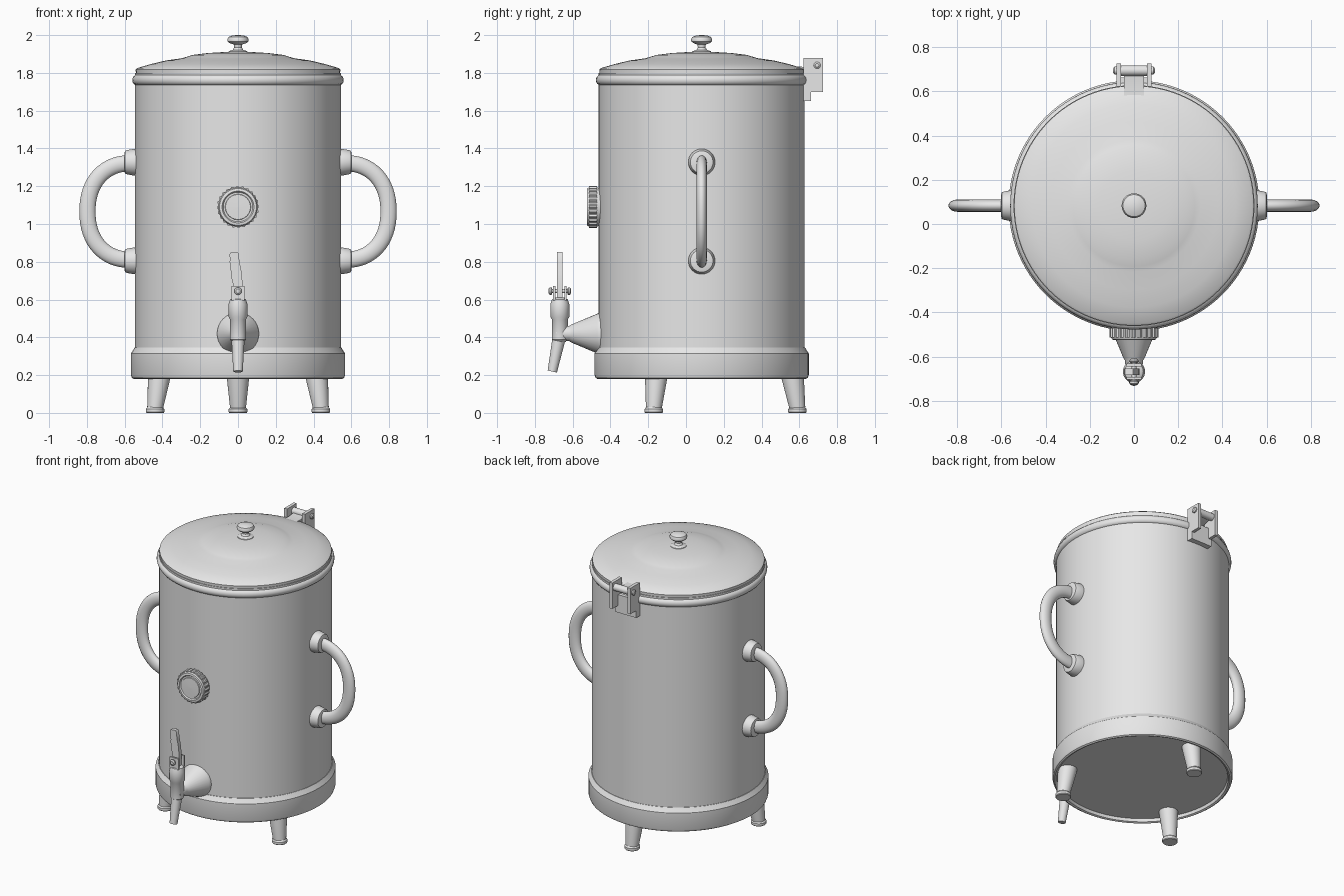
import bpy, bmesh, math
from mathutils import Vector, Matrix

cube = bpy.data.objects.get("Cube")
if cube:
    bpy.data.objects.remove(cube, do_unlink=True)

steel = bpy.data.materials.new("brushed_steel")
STEEL = (0.8, 0.8, 0.8, 1)
steel.diffuse_color = STEEL
steel.use_nodes = True
steel.node_tree.nodes["Principled BSDF"].inputs["Base Color"].default_value = STEEL

CY = 0.083          # y of the urn's axis
AXIS = (0, CY, 0)


def finish(name, bm, angle=35):
    bmesh.ops.recalc_face_normals(bm, faces=bm.faces)
    me = bpy.data.meshes.new(name)
    bm.to_mesh(me)
    bm.free()
    me.materials.append(steel)
    ob = bpy.data.objects.new(name, me)
    bpy.context.scene.collection.objects.link(ob)
    bpy.ops.object.select_all(action='DESELECT')
    ob.select_set(True)
    bpy.context.view_layer.objects.active = ob
    bpy.ops.object.shade_smooth_by_angle(angle=math.radians(angle))
    return ob


def skin(bm, rings, closed=False):
    """Bridge equal rings of vertices and cap the open ends."""
    n = len(rings[0])
    pairs = list(zip(rings, rings[1:]))
    if closed:
        pairs.append((rings[-1], rings[0]))
    for a, b in pairs:
        for i in range(n):
            j = (i + 1) % n
            bm.faces.new((a[i], a[j], b[j], b[i]))
    if not closed:
        bm.faces.new(rings[0])
        bm.faces.new(rings[-1])


def lathe(name, profile, origin=AXIS, axis=(0, 0, 1), n=32, closed=False, angle=35):
    """Revolve (radius, height) points about an axis through origin."""
    m = Matrix.Translation(origin) @ Vector(axis).to_track_quat('Z', 'Y').to_matrix().to_4x4()
    bm = bmesh.new()
    rings = [[bm.verts.new(m @ Vector((r * math.cos(t), r * math.sin(t), h)))
              for t in (2 * math.pi * i / n for i in range(n))] for r, h in profile]
    skin(bm, rings, closed)
    return finish(name, bm, angle)


def prism(name, outline, axis, lo, hi):
    """Extrude an outline along x (outline is y, z) or y (outline is x, z)."""
    bm = bmesh.new()
    rings = [[bm.verts.new((d, a, b) if axis == 'x' else (a, d, b)) for a, b in outline]
             for d in (lo, hi)]
    skin(bm, rings)
    return finish(name, bm)


def box(name, x, y, z):
    return prism(name, [(y[0], z[0]), (y[1], z[0]), (y[1], z[1]), (y[0], z[1])], 'x', *x)


# Vessel: body, base band with recessed underside, rolled rim
lathe("body", [(0.545, 0.30), (0.545, 1.80)], n=96)
lathe("base_band", [(0.535, 0.205), (0.54, 0.185), (0.552, 0.18), (0.562, 0.186), (0.567, 0.20),
                    (0.567, 0.315), (0.562, 0.322), (0.548, 0.345), (0.535, 0.345)], n=96)
lathe("rolled_rim", [(0.53 + 0.028 * math.cos(t), 1.762 + 0.028 * math.sin(t))
                     if math.cos(t) < 0 else
                     (0.53 + 0.03 * math.cos(t), 1.762 + 0.028 * math.sin(t))
                     for t in (math.pi * k / 8 for k in range(16))], n=96, closed=True)
lathe("rim_bead", [(0.535 + 0.025 * math.cos(t), 1.762 + 0.028 * math.sin(t))
                   for t in (math.pi * k / 8 for k in range(16))], n=96, closed=True)

# Lid with a raised centre, and its knob
lathe("lid", [(0.53, 1.785), (0.54, 1.79), (0.542, 1.818), (0.532, 1.826), (0.46, 1.847),
              (0.38, 1.866), (0.30, 1.877), (0.275, 1.884), (0.24, 1.895), (0.16, 1.905),
              (0.08, 1.91), (0.01, 1.911)], n=96)
lathe("lid_knob", [(0.052, 1.905), (0.05, 1.914), (0.028, 1.922), (0.02, 1.935), (0.022, 1.95),
                   (0.045, 1.958), (0.055, 1.967), (0.056, 1.978), (0.05, 1.99),
                   (0.03, 1.998), (0.006, 2.0)])

# Three splayed legs with foot pads
for k, name in enumerate(("back_leg", "right_leg", "left_leg")):
    a = math.radians(90 + 120 * k)
    out = Vector((math.cos(a), math.sin(a), 0))
    top = Vector(AXIS) + out * 0.478 + Vector((0, 0, 0.215))
    foot = Vector(AXIS) + out * 0.507 + Vector((0, 0, 0.025))
    lathe(name, [(0.06, 0), (0.059, 0.03), (0.042, (foot - top).length)],
          top, foot - top)
    lathe(name + "_foot", [(0.046, 0), (0.049, 0.004), (0.049, 0.02), (0.043, 0.027), (0.038, 0.034)],
          (foot.x, foot.y, 0))

# Side handles: oval tube swept along an arch, with two collars
for side, name in ((1, "left"), (-1, "right")):
    bm = bmesh.new()
    path = []
    for k in range(33):
        t = -math.pi / 2 + math.pi * k / 32
        c, s = max(math.cos(t), 0), math.sin(t)
        path.append(Vector((0.565 + 0.232 * c ** 0.9, CY,
                            1.066 + 0.256 * math.copysign(abs(s) ** 0.9, s))))
    rings = []
    for k, p in enumerate(path):
        tan = path[min(k + 1, 32)] - path[max(k - 1, 0)]
        if k in (0, 32):
            tan = Vector((1 if k == 0 else -1, 0, 0))
        nor = Vector((tan.z, 0, -tan.x)).normalized()
        ring = []
        for i in range(16):
            u = math.pi * i / 8
            v = p + nor * 0.043 * math.cos(u) + Vector((0, 0.028 * math.sin(u), 0))
            ring.append(bm.verts.new((side * v.x, v.y, v.z)))
        rings.append(ring)
    skin(bm, rings)
    finish(name + "_handle", bm, 50)
    for z, where in ((1.327, "upper"), (0.805, "lower")):
        lathe(f"{name}_handle_{where}_collar",
              [(0.071, 0), (0.071, 0.012), (0.064, 0.05), (0.06, 0.06), (0.045, 0.064)],
              (side * 0.538, CY, z), (side, 0, 0))

# Round gauge with a knurled ring on the front
GZ = 1.09
lathe("gauge_housing", [(0.098, 0), (0.104, 0.02), (0.104, 0.06), (0.098, 0.07), (0.084, 0.072),
                        (0.078, 0.064), (0.068, 0.064), (0.066, 0.068), (0.005, 0.07)],
      (0, -0.453, GZ), (0, -1, 0), n=48)
knurl = []
for i in range(96):
    r = 0.111 if i % 4 < 2 else 0.105
    t = 2 * math.pi * i / 96
    knurl.append((r * math.cos(t), GZ + r * math.sin(t)))
prism("gauge_knurled_ring", knurl, 'y', -0.514, -0.47)

# Tap: flared mount, valve body, slanted spout
TY = -0.668
lathe("tap_mount", [(0.111, 0), (0.111, 0.022), (0.105, 0.032), (0.048, 0.168), (0.04, 0.18),
                    (0.038, 0.25)], (0, -0.438, 0.42), (0, -1, 0))
lathe("tap_valve", [(0.03, 0.375), (0.042, 0.388), (0.042, 0.495), (0.05, 0.508), (0.05, 0.575),
                    (0.042, 0.60), (0.026, 0.61)], (0, TY, 0))
lathe("tap_spout", [(0.036, 0), (0.034, 0.03), (0.025, 0.19)],
      (0, -0.67, 0.405), (0, -0.037, -0.182), n=24)

# Tap lever held by a fork and pin
for s, name in ((-1, "front"), (1, "rear")):
    y = TY + s * 0.03
    prism(f"tap_fork_{name}", [(-0.034, 0.595), (0.034, 0.595), (0.034, 0.672), (-0.034, 0.672)],
          'y', y - 0.006, y + 0.006)
    lathe(f"tap_pin_{name}_cap", [(0.016, 0), (0.02, 0.004), (0.02, 0.012), (0.012, 0.018)],
          (0, TY + s * 0.041, 0.645), (0, s, 0), n=20)
lathe("tap_pin", [(0.011, 0), (0.011, 0.12)], (0, TY - 0.06, 0.645), (0, 1, 0), n=16)
prism("tap_lever", [(-0.022, 0.60), (0.022, 0.60), (0.024, 0.68), (0.02, 0.74), (0.008, 0.80),
                    (0.003, 0.845), (-0.004, 0.853), (-0.04, 0.85), (-0.046, 0.835),
                    (-0.041, 0.815), (-0.045, 0.80), (-0.039, 0.782), (-0.042, 0.765),
                    (-0.036, 0.745), (-0.037, 0.725), (-0.026, 0.68)], 'y', TY - 0.014, TY + 0.014)

# Hinge: bracket block, two cheeks, barrel with pin, strap on the lid
box("hinge_bracket", (-0.08, 0.08), (0.60, 0.662), (1.65, 1.775))
for s, name in ((1, "left"), (-1, "right")):
    prism(f"hinge_{name}_cheek",
          [(0.625, 1.68), (0.662, 1.68), (0.662, 1.70), (0.726, 1.70), (0.726, 1.88),
           (0.622, 1.88), (0.622, 1.775)], 'x', s * 0.058, s * 0.08)
    lathe(f"hinge_{name}_pin_cap", [(0.018, 0), (0.018, 0.01), (0.01, 0.016)],
          (s * 0.078, 0.694, 1.84), (s, 0, 0), n=20)
lathe("hinge_barrel", [(0.024, 0), (0.024, 0.116)], (-0.058, 0.694, 1.84), (1, 0, 0), n=24)
prism("hinge_strap", [(0.55, 1.81), (0.62, 1.80), (0.69, 1.822), (0.69, 1.84), (0.62, 1.832),
                      (0.55, 1.838)], 'x', -0.045, 0.045)
